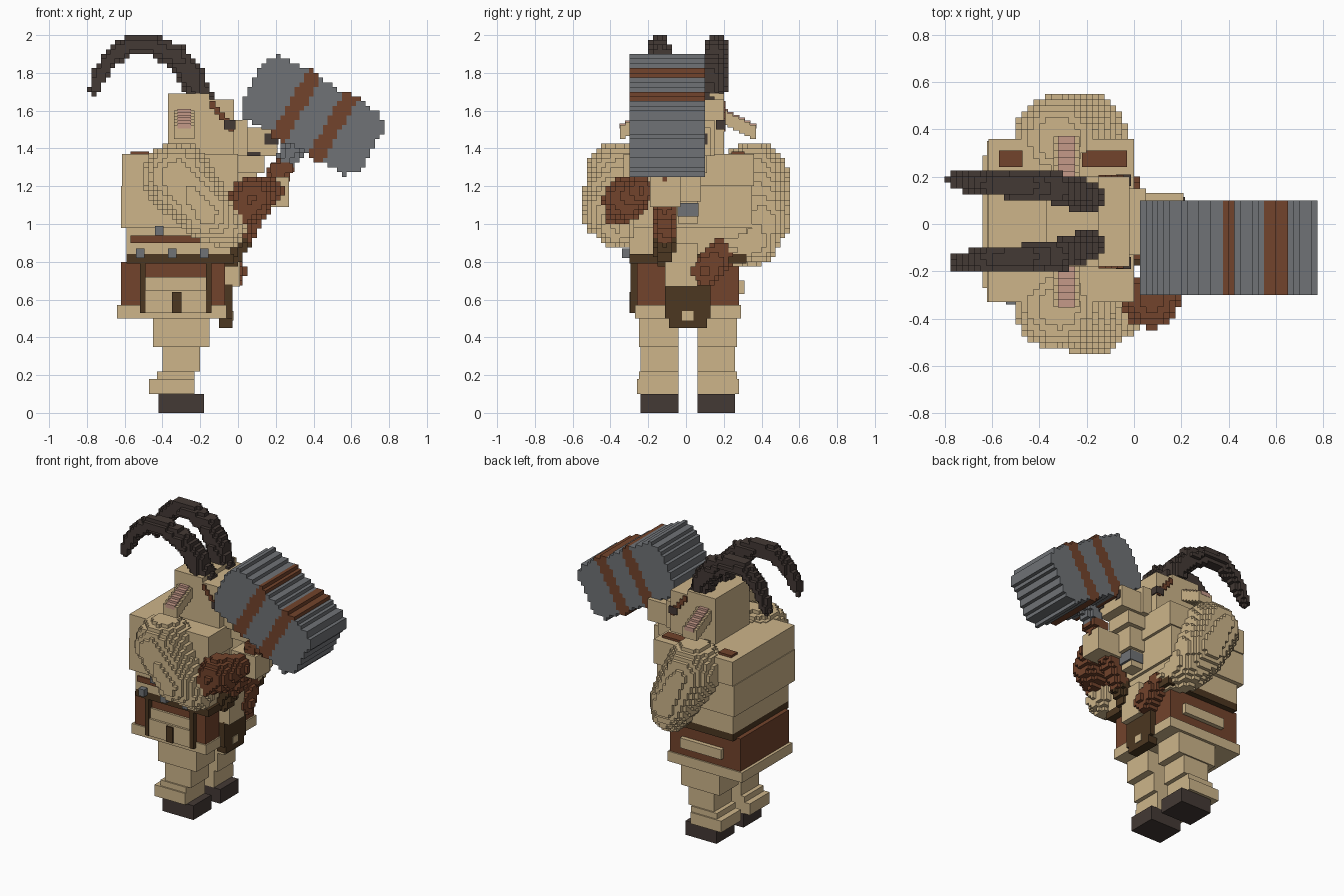
import bpy, bmesh, math
from mathutils import Vector

cube = bpy.data.objects.get("Cube")
if cube:
    bpy.data.objects.remove(cube, do_unlink=True)

STEP = 0.025      # edge of one small block
MID = 0.01        # mirror plane of the body in y


def material(name, *rgb):
    mat = bpy.data.materials.new(name)
    mat.use_nodes = True
    color = (*rgb, 1)
    mat.diffuse_color = color
    shader = mat.node_tree.nodes["Principled BSDF"]
    shader.inputs["Base Color"].default_value = color
    shader.inputs["Roughness"].default_value = 0.9
    return mat


fur = material("tan fur", .61, .46, .255)
leather = material("red brown leather", .17, .057, .025)
dark_leather = material("dark brown leather", .072, .038, .015)
horn = material("dark horn", .057, .041, .035)
steel = material("grey steel", .16, .17, .182)
pink = material("pink skin", .56, .32, .25)


def finish(name, bm, mats):
    mesh = bpy.data.meshes.new(name)
    bm.to_mesh(mesh)
    bm.free()
    for mat in mats:
        mesh.materials.append(mat)
    obj = bpy.data.objects.new(name, mesh)
    bpy.context.collection.objects.link(obj)
    return obj


def boxes(name, mat, *spans, mirror=False):
    """Cuboids given as x, y and z spans; mirror adds the copies across the body."""
    bm = bmesh.new()
    spans = list(spans)
    if mirror:
        spans += [(a, b, 2 * MID - d, 2 * MID - c, e, f) for a, b, c, d, e, f in spans]
    for x0, x1, y0, y1, z0, z1 in spans:
        low, high = Vector((x0, y0, z0)), Vector((x1, y1, z1))
        verts = bmesh.ops.create_cube(bm, size=1)["verts"]
        for v in verts:
            v.co = (low + high) / 2 + v.co * (high - low)
    return finish(name, bm, [mat])


def blocks(name, mats, inside, low, high, pick=lambda p: 0):
    """Shell of small blocks whose centres satisfy inside(); pick() colours them."""
    bm = bmesh.new()
    first = [math.floor(c / STEP) for c in low]
    last = [math.ceil(c / STEP) for c in high]
    centre = lambda cell: Vector([(c + .5) * STEP for c in cell])
    cells = {(i, j, k) for i in range(first[0], last[0])
             for j in range(first[1], last[1]) for k in range(first[2], last[2])
             if inside(centre((i, j, k)))}
    corners = {}

    def corner(key):
        if key not in corners:
            corners[key] = bm.verts.new([c * STEP for c in key])
        return corners[key]

    for cell in cells:
        index = pick(centre(cell))
        for axis in range(3):
            u, v = (axis + 1) % 3, (axis + 2) % 3
            for side in (0, 1):
                near = list(cell)
                near[axis] += 2 * side - 1
                if tuple(near) in cells:
                    continue
                ring = []
                for du, dv in ((0, 0), (1, 0), (1, 1), (0, 1)):
                    key = list(cell)
                    key[axis] += side
                    key[u] += du
                    key[v] += dv
                    ring.append(corner(tuple(key)))
                face = bm.faces.new(ring if side else ring[::-1])
                face.material_index = index
    return finish(name, bm, mats)


def limb(name, mats, path, pick=lambda p: 0):
    """Blocky tube through points (x, y, z, radius)."""
    points = [(Vector(p[:3]), p[3]) for p in path]

    def inside(p):
        for (a, ra), (b, rb) in zip(points, points[1:]):
            d = b - a
            t = max(0, min(1, (p - a).dot(d) / d.length_squared))
            if (p - a - d * t).length < ra + (rb - ra) * t:
                return True
        return False

    low = [min(c[i] - r for c, r in points) for i in range(3)]
    high = [max(c[i] + r for c, r in points) for i in range(3)]
    return blocks(name, mats, inside, low, high, pick)


# Legs and hooves
boxes("hooves", horn, (-.42, -.18, -.24, -.04, 0, .1), mirror=True)
boxes("legs", fur,
      (-.47, -.23, -.26, -.04, .1, .18), (-.43, -.23, -.25, -.04, .18, .22),
      (-.4, -.2, -.24, -.04, .22, .35), (-.45, -.15, -.25, -.04, .35, .51), mirror=True)

# Hips, skirt and belt; the pouch straps and studs are on the right side only
boxes("hips", fur, (-.64, -.06, -.27, .29, .5, .57))
boxes("skirt", leather, (-.62, -.07, -.26, .28, .57, .8))
boxes("right_pouch", fur, (-.51, -.15, -.29, -.2, .53, .65), (-.49, -.17, -.275, -.2, .65, .72))
boxes("left_pouch", fur, (-.49, -.17, .2, .31, .63, .7))
boxes("belt", dark_leather, (-.59, -.02, -.3, .32, .79, .84))
boxes("belt_straps", dark_leather,
      *[(x, x + .03, -.295, -.25, .53, .8) for x in (-.52, -.17)], (-.35, -.3, -.3, -.25, .53, .64))
boxes("belt_studs", steel, *[(x, x + .045, -.34, -.29, .82, .87) for x in (-.54, -.37, -.2)])
boxes("loin_cloth", dark_leather,
      (-.1, -.03, -.11, .13, .5, .68), (-.1, -.03, -.09, .11, .45, .5))
boxes("cloth_patch", fur, (-.04, -.025, -.02, .04, .49, .54))

# Torso with its straps
boxes("torso", fur, (-.59, -.04, -.3, .32, .84, .98),
      (-.62, -.02, -.33, .35, .98, 1.2), (-.615, 0, -.33, .36, 1.2, 1.37))
boxes("side_strap", leather, (-.57, -.17, -.31, -.29, .9, .94))
boxes("shoulder_straps", leather, (-.57, -.47, .24, .31, 1.36, 1.385), (-.22, -.03, .24, .31, 1.36, 1.385))
boxes("side_stud", steel, (-.44, -.395, -.35, -.3, .94, .99))

# Upper arms
limb("right_upper_arm", [fur], [(-.32, -.35, 1.25, .185), (-.17, -.4, 1.06, .15), (-.07, -.37, .98, .11)])
limb("left_upper_arm", [fur],
     [(-.32, .36, 1.25, .185), (-.2, .4, 1.02, .155), (-.15, .36, .91, .13), (-.1, .25, .86, .09)])

# Forearms with bracers, and hands on the handle
limb("right_bracer", [leather], [(-.01, -.37, 1.04, .07), (.07, -.32, 1.13, .12), (.17, -.24, 1.18, .07)])
limb("left_bracer", [leather], [(-.08, .18, .84, .09), (-.04, .1, .75, .085)])
boxes("right_hand", fur, (.08, .27, -.19, -.03, 1.09, 1.25))
boxes("left_hand", fur, (-.12, .01, -.11, .06, .67, .9))

# Head, snout and beard
boxes("head", fur, (-.37, -.15, -.18, .2, 1.3, 1.69), (-.15, -.02, -.18, .2, 1.33, 1.66),
      (-.02, .05, -.13, .15, 1.36, 1.55))
boxes("snout", fur, (-.02, .21, -.09, .13, 1.36, 1.51))
boxes("jaw", fur, (-.1, .14, -.08, .11, 1.27, 1.36))
boxes("beard", fur, (-.02, .1, -.06, .08, 1.12, 1.27), (-.02, .07, -.04, .06, 1, 1.12))
boxes("beard_ring", steel, (-.03, .085, -.045, .065, 1.04, 1.11))
boxes("mouth", horn, (-.03, .12, -.095, -.08, 1.36, 1.38), mirror=True)
boxes("nostrils", horn, (.14, .215, -.095, -.05, 1.42, 1.48), mirror=True)
boxes("eyes", horn, (-.075, -.012, -.19, -.14, 1.5, 1.55), mirror=True)
boxes("brow_marks", leather,
      *[(-.15 + i * .025, -.12 + i * .025, -.188, -.17, 1.61 - i * .03, 1.65 - i * .03) for i in range(5)],
      mirror=True)

# Ears fall outward in stairs with a pink upper side
stairs = [(-.17 - i * .03, 1.6 - i * .015) for i in range(6)]
boxes("ears", fur, *[(-.34, -.23, y - .03, y, z - .075, z) for y, z in stairs], mirror=True)
boxes("ear_linings", pink, *[(-.32, -.25, y - .032, y, z - .02, z + .008) for y, z in stairs], mirror=True)

# Curved horns
for side, label in ((-1, "right"), (1, "left")):
    arc = [(-.2, .1, 1.66, .07), (-.25, .12, 1.79, .07), (-.33, .14, 1.89, .065),
           (-.45, .15, 1.945, .054), (-.58, .155, 1.945, .052), (-.67, .16, 1.88, .047),
           (-.73, .17, 1.79, .04), (-.76, .18, 1.71, .028)]
    limb(label + "_horn", [horn], [(x, MID + side * y, z, r) for x, y, z, r in arc])

# War hammer: the handle is square to the tilted head
centre = Vector((.395, -.11, 1.575))
along = Vector((math.cos(math.radians(30)), 0, -math.sin(math.radians(30))))
up = Vector((-along.z, 0, along.x))


def hammer_band(p):
    t = (p - centre).dot(along)
    return int(abs(t + .1) < .042 or abs(t - .125) < .042)


def in_hammer(p):
    t, h = abs((p - centre).dot(along)), abs((p - centre).dot(up))
    return t < .365 and h < .19 + .015 * hammer_band(p) and t + h < .495 and -.3 < p.y < .09


blocks("hammer_head", [steel, leather], in_hammer, (-.05, -.31, 1.2), (.85, .1, 1.95), hammer_band)
foot = centre - up * .87


def handle_color(p):
    h = (p - foot).dot(up)
    if h < .13:
        return 1
    return 2 if h > .58 else 0


limb("hammer_handle", [leather, dark_leather, steel], [(*foot, .058), (*centre, .058)], handle_color)
boxes("handle_collar", leather, (.17, .29, -.17, -.05, 1.27, 1.32))
